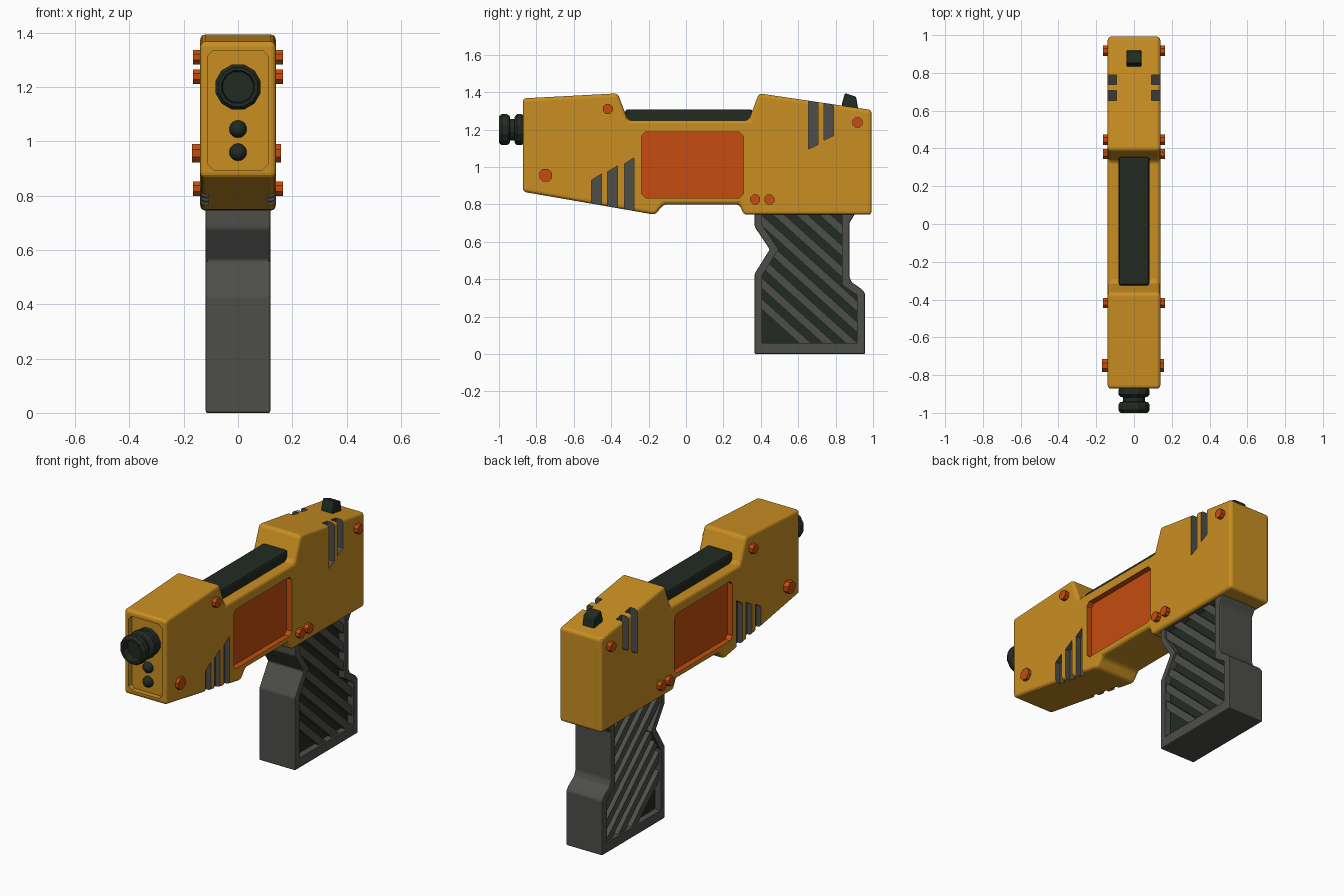
import bpy, bmesh, math
from mathutils import Vector, Matrix

if "Cube" in bpy.data.objects:
    bpy.data.objects.remove(bpy.data.objects["Cube"])


def material(name, rgb):
    m = bpy.data.materials.new(name)
    m.diffuse_color = (*rgb, 1)
    m.use_nodes = True
    m.node_tree.nodes["Principled BSDF"].inputs["Base Color"].default_value = m.diffuse_color
    return m


MATS = [material("mustard_yellow", (0.59, 0.275, 0.016)),
        material("burnt_orange", (0.56, 0.075, 0.005)),
        material("grip_grey", (0.075, 0.075, 0.068)),
        material("dark_green_black", (0.016, 0.024, 0.016))]
YELLOW, ORANGE, GREY, DARK = range(4)


def finish(name, bm):
    bmesh.ops.recalc_face_normals(bm, faces=bm.faces)
    me = bpy.data.meshes.new(name)
    bm.to_mesh(me)
    bm.free()
    for m in MATS:
        me.materials.append(m)
    ob = bpy.data.objects.new(name, me)
    bpy.context.collection.objects.link(ob)
    return ob


def prism(name, pts, x0, x1, mat, cap=None, bevel=0, segs=3, strip=None):
    """Side profile (y, z) extruded from x0 to x1; strip = planes that trim the profile."""
    bm = bmesh.new()
    bm.faces.new([bm.verts.new((x0, y, z)) for y, z in pts])
    for co, no in strip or []:
        bmesh.ops.bisect_plane(bm, geom=bm.verts[:] + bm.edges[:] + bm.faces[:],
                               plane_co=co, plane_no=no, clear_outer=True)
    if not bm.faces:
        bm.free()
        return None
    ext = bmesh.ops.extrude_face_region(bm, geom=bm.faces[:])["geom"]
    bmesh.ops.translate(bm, vec=(x1 - x0, 0, 0),
                        verts=[g for g in ext if isinstance(g, bmesh.types.BMVert)])
    bmesh.ops.recalc_face_normals(bm, faces=bm.faces)
    if bevel:
        bmesh.ops.bevel(bm, geom=bm.edges[:], offset=bevel, segments=segs,
                        profile=0.5, affect='EDGES', clamp_overlap=True)
    bm.normal_update()
    for f in bm.faces:
        f.material_index = cap if cap is not None and abs(f.normal.x) > 0.9 else mat
    return finish(name, bm)


def cut(ob, cutter):
    cutter.hide_render = True
    mod = ob.modifiers.new("cut", 'BOOLEAN')
    mod.operation = 'DIFFERENCE'
    mod.solver = 'EXACT'
    mod.object = cutter
    bpy.context.view_layer.objects.active = ob
    bpy.ops.object.modifier_apply(modifier=mod.name)
    bpy.data.objects.remove(cutter)


def chamfered(a0, a1, b0, b1, c):
    return [(a0 + c, b0), (a1 - c, b0), (a1, b0 + c), (a1, b1 - c),
            (a1 - c, b1), (a0 + c, b1), (a0, b1 - c), (a0, b0 + c)]


# Main body shell
body = prism("body", [(-0.872, 1.367), (-0.365, 1.394), (-0.31, 1.25), (0.335, 1.25),
                      (0.39, 1.394), (0.992, 1.305), (0.992, 0.745), (0.31, 0.745),
                      (0.285, 0.8), (-0.12, 0.8), (-0.165, 0.745), (-0.872, 0.868)],
             -0.139, 0.139, YELLOW, bevel=0.018)

# Side panels and vent slots cut into both flanks
vents = [(-0.505, -0.453, 0.5, 0.5, 0.963, 0.93), (-0.42, -0.366, 0.5, 0.5, 1.007, 0.974),
         (-0.33, -0.278, 0.5, 0.5, 1.05, 1.016),
         (0.655, 0.706, 1.096, 1.12, 1.6, 1.6), (0.738, 0.789, 1.144, 1.168, 1.6, 1.6)]
for s in (-1, 1):
    cut(body, prism("panel_cutter", chamfered(-0.238, 0.307, 0.835, 1.188, 0.022),
                    s * 0.105, s * 0.3, ORANGE))
    for y0, y1, b0, b1, t1, t0 in vents:
        depth = 0.108 if y0 < 0 else 0.092
        cut(body, prism("vent_cutter", [(y0, b0), (y1, b1), (y1, t1), (y0, t0)],
                        s * depth, s * 0.3, GREY))

# Recessed nose
bm = bmesh.new()
face = bm.faces.new([bm.verts.new((x, -0.84, z))
                     for x, z in chamfered(-0.11, 0.11, 0.895, 1.335, 0.02)])
ext = bmesh.ops.extrude_face_region(bm, geom=[face])["geom"]
bmesh.ops.translate(bm, vec=(0, -0.2, 0), verts=[g for g in ext if isinstance(g, bmesh.types.BMVert)])
cut(body, finish("nose_cutter", bm))

# Barrel: lathed ring profile (radius, y), hollow at the muzzle
ring = [(0.0, -0.955), (0.058, -0.955), (0.062, -1.0), (0.074, -1.0), (0.086, -0.985),
        (0.086, -0.957), (0.076, -0.943), (0.06, -0.94), (0.06, -0.918), (0.074, -0.915),
        (0.086, -0.903), (0.086, -0.882), (0.08, -0.87), (0.08, -0.83), (0.0, -0.83)]
bm = bmesh.new()
vs = [bm.verts.new((r, y, 1.2)) for r, y in ring]
es = [bm.edges.new(p) for p in zip(vs, vs[1:])]
bmesh.ops.translate(bm, vec=(0, 0, -1.2), verts=vs)
bmesh.ops.rotate(bm, verts=vs, cent=(0, 0, 0), matrix=Matrix.Rotation(math.radians(15), 3, 'Y'))
bmesh.ops.spin(bm, geom=vs + es, cent=(0, 0, 0), axis=(0, 1, 0), angle=math.tau, steps=12)
bmesh.ops.remove_doubles(bm, verts=bm.verts, dist=0.0005)
bmesh.ops.translate(bm, vec=(0, 0, 1.2), verts=bm.verts)
for f in bm.faces:
    f.material_index = DARK
finish("barrel", bm)

# Two small lenses below the barrel
for i, z in enumerate((1.045, 0.96)):
    bm = bmesh.new()
    bmesh.ops.create_uvsphere(bm, u_segments=16, v_segments=10, radius=0.032,
                              matrix=Matrix.Translation((0, -0.84, z)))
    for f in bm.faces:
        f.material_index = DARK
        f.smooth = True
    finish(f"lens_{i}", bm)

# Bolts running through the body
for i, (y, z, r, x0, x1) in enumerate([(-0.418, 1.31, 0.029, -0.165, 0.165),
                                       (-0.75, 0.956, 0.037, -0.17, 0.158),
                                       (0.37, 0.826, 0.029, -0.165, 0.165),
                                       (0.446, 0.826, 0.029, -0.165, 0.165),
                                       (0.917, 1.238, 0.029, -0.165, 0.165)]):
    pts = [(y + r * math.cos((k + 0.5) * math.tau / 8), z + r * math.sin((k + 0.5) * math.tau / 8))
           for k in range(8)]
    prism(f"bolt_{i}", pts, x0, x1, ORANGE)

# Top rail and rear sight
prism("top_rail", [(-0.325, 1.23), (0.355, 1.23), (0.355, 1.308), (-0.325, 1.308)],
      -0.081, 0.081, DARK, bevel=0.012, segs=2)
prism("rear_sight", [(0.83, 1.3), (0.835, 1.345), (0.85, 1.396), (0.91, 1.375), (0.922, 1.3)],
      -0.039, 0.039, DARK, bevel=0.007, segs=2)

# Grip with a recessed dark panel on each side
grip = prism("grip", [(0.367, 0), (0.957, 0), (0.957, 0.325), (0.94, 0.347), (0.885, 0.385),
                      (0.873, 0.415), (0.873, 0.7), (0.91, 0.76), (0.367, 0.76),
                      (0.367, 0.68), (0.448, 0.56), (0.367, 0.43)],
             -0.119, 0.119, GREY, bevel=0.007, segs=2)
inner = [(0.406, 0.06), (0.914, 0.06), (0.914, 0.315), (0.835, 0.37), (0.835, 0.744),
         (0.406, 0.744), (0.406, 0.69), (0.495, 0.56), (0.406, 0.42)]
for s in (-1, 1):
    cut(grip, prism("grip_cutter", inner, s * 0.08, s * 0.2, GREY, cap=DARK))

# Diagonal ribs filling the grip panels
ang = math.radians(-42)
normal = Vector((0, -math.sin(ang), math.cos(ang)))
start, step, half = 0.53, 0.083, 0.021
for s in (-1, 1):
    side = "right" if s > 0 else "left"
    for k in range(10):
        mid = normal * (start + k * step - 0.06)
        prism(f"grip_rib_{side}_{k}", inner, s * 0.075, s * 0.108, GREY,
              strip=[(mid + normal * half, normal), (mid - normal * half, -normal)])
